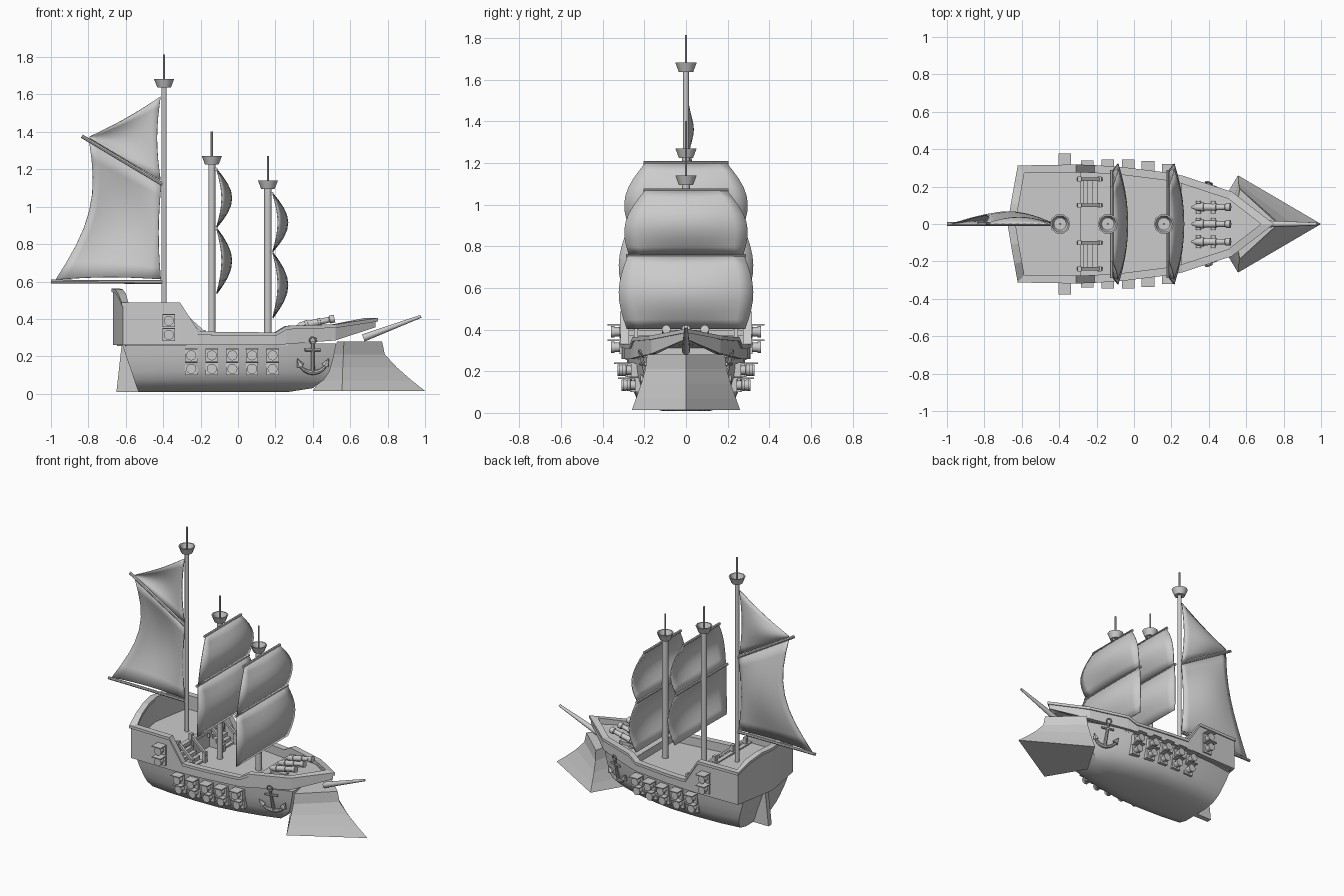
import bpy, bmesh
from math import sin, cos, pi, radians
from mathutils import Vector, Matrix

if "Cube" in bpy.data.objects:
    bpy.data.objects.remove(bpy.data.objects["Cube"])


def make(name, verts, faces, smooth=None, solid=0):
    bm = bmesh.new()
    vs = [bm.verts.new(v) for v in verts]
    for f in faces:
        bm.faces.new([vs[i] for i in f])
    bmesh.ops.recalc_face_normals(bm, faces=bm.faces)
    me = bpy.data.meshes.new(name)
    bm.to_mesh(me)
    bm.free()
    ob = bpy.data.objects.new(name, me)
    bpy.context.collection.objects.link(ob)
    if solid:
        m = ob.modifiers.new("thickness", 'SOLIDIFY')
        m.thickness, m.offset = solid, 0
    if smooth:
        bpy.ops.object.select_all(action='DESELECT')
        ob.select_set(True)
        bpy.context.view_layer.objects.active = ob
        bpy.ops.object.shade_smooth_by_angle(angle=radians(smooth))
    return ob


def loft(name, rings, closed=True, caps=True, smooth=None):
    n, m = len(rings[0]), len(rings)
    faces = [(r*n+i, r*n+(i+1) % n, (r+1)*n+(i+1) % n, (r+1)*n+i)
             for r in range(m-1) for i in range(n if closed else n-1)]
    if caps:
        faces += [tuple(range(n)), tuple(range((m-1)*n, m*n))]
    return make(name, [v for r in rings for v in r], faces, smooth)


def tube(name, pts, radii, sides=12, bent=False):
    pts = [Vector(p) for p in pts]
    rings = []
    for i, p in enumerate(pts):
        d = pts[min(i+1, len(pts)-1)]-pts[max(i-1, 0)] if bent else pts[-1]-pts[0]
        q = d.to_track_quat('Z', 'Y')
        r = radii[i] if isinstance(radii, (list, tuple)) else radii
        rings.append([p+q @ Vector((r*cos(2*pi*k/sides), r*sin(2*pi*k/sides), 0)) for k in range(sides)])
    return loft(name, rings, smooth=40)


def box(name, c, s, pitch=0):
    m = Matrix.Translation(c) @ Matrix.Rotation(pitch, 4, 'Y')
    v = [m @ Vector((x*s[0]/2, y*s[1]/2, z*s[2]/2)) for z in (-1, 1) for x, y in ((-1, -1), (1, -1), (1, 1), (-1, 1))]
    return loft(name, [v[:4], v[4:]])


def sheet(name, f, nu=10, nv=8):
    return_rings = [[f(i/nu, j/nv) for i in range(nu+1)] for j in range(nv+1)]
    ob = loft(name, return_rings, closed=False, caps=False, smooth=60)
    m = ob.modifiers.new("thickness", 'SOLIDIFY')
    m.thickness, m.offset = 0.006, 0


# Upper hull outline: x, y, top z, bottom z from stern centre to bow
half = [(-.668, 0, .56, .26), (-.65, -.11, .555, .26), (-.632, -.21, .53, .26), (-.615, -.305, .485, .26),
        (-.31, -.31, .485, .26), (-.21, -.307, .33, .26), (-.05, -.295, .327, .26), (.2, -.264, .325, .26),
        (.26, -.25, .36, .265), (.52, -.165, .368, .285), (.735, 0, .402, .355)]
loop = half + [(x, -y, t, b) for x, y, t, b in half[-2:0:-1]]


def inset(d):
    out, n = [], len(loop)
    for i in range(n):
        a, p, c = (Vector(loop[(i+k) % n][:2]) for k in (-1, 0, 1))
        n1, n2 = (Vector((-e.y, e.x)).normalized() for e in (p-a, c-p))
        b = (n1+n2).normalized()
        out.append(p+b*d/b.dot(n1))
    return out


def wall(name, d0, d1, lo, hi):
    o, i = inset(d0), inset(d1)
    prof = [[(o[k].x, o[k].y, lo(s)), (o[k].x, o[k].y, hi(s)), (i[k].x, i[k].y, hi(s)), (i[k].x, i[k].y, lo(s))]
            for k, s in enumerate(loop)]
    loft(name, prof+[prof[0]], caps=False)


wall("upper_hull", 0, .03, lambda s: s[3], lambda s: s[2]-.01)
wall("hull_rail", -.008, .034, lambda s: s[2]-.016, lambda s: s[2]+.003)

# Decks and bulkheads
inner = inset(.02)
for name, test, z in (("poop_deck", lambda x: x < -.28, lambda x: .385),
                      ("main_deck", lambda x: x < .3, lambda x: .258),
                      ("fore_deck", lambda x: x > .23, lambda x: .315+(x-.26)*.1)):
    ring = [(p.x, p.y, z(p.x)) for p in inner if test(p.x)]
    make(name, ring, [tuple(range(len(ring)))], solid=.008)
box("poop_bulkhead", (-.305, 0, .325), (.02, .58, .13))
box("poop_beam", (-.298, 0, .385), (.03, .58, .025))
box("fore_bulkhead", (.26, 0, .287), (.012, .46, .06))

# Lower hull: horizontal levels (z, stern x, bow x, width factor)
levels = [(.008, -.53, .26, .38), (.03, -.54, .40, .68), (.075, -.555, .46, .84),
          (.12, -.57, .49, .91), (.19, -.595, .51, .97), (.268, -.62, .525, 1)]
plan = [(0, .25), (.15, .275), (.35, .285), (.55, .28), (.7, .25), (.88, .195), (1, .145)]
rings = []
for z, xs, xb, f in levels:
    side = [(xs+(xb-xs)*t, -w*f, z) for t, w in plan]
    rings.append(side + [(x, -y, z) for x, y, z in reversed(side)])
loft("lower_hull", rings, smooth=35)

# Rudder
rud = [(-.65, .01), (-.53, .01), (-.61, .262), (-.622, .262)]
loft("rudder", [[(x, y, z) for x, z in rud] for y in (-.018, .018)])

# Ram at the bow: stacked diamonds (z, tip x, side x, half width, back x)
ram = [(.015, 1.0, .556, .26, .40), (.07, .93, .558, .24, .435), (.14, .85, .56, .215, .475),
       (.21, .785, .564, .195, .51), (.28, .77, .566, .187, .53)]
loft("ram", [[(t, 0, z), (s, w, z), (b, 0, z), (s, -w, z)] for z, t, s, w, b in ram])
tube("bowsprit", [(.67, 0, .298), (.978, 0, .414)], [.02, .008])

# Masts with crow's nests and poles
for name, x, base, nest, r, tip in (("mizzen", -.395, .38, 1.637, .014, 1.815),
                                    ("main", -.14, .25, 1.225, .019, 1.403),
                                    ("fore", .16, .25, 1.095, .02, 1.272)):
    tube(name+"_mast", [(x, 0, base), (x, 0, nest+.01)], r)
    tube(name+"_pole", [(x, 0, nest), (x, 0, tip)], .006, 8)
    tube(name+"_nest", [(x, 0, nest+h) for h in (0, .046, .0461, .012)], [.036, .054, .046, .034], 10)

# Square sails and yards
for name, mx, zt in (("main", -.14, 1.2), ("fore", .16, 1.07)):
    x0 = mx+.026
    for part, a, b, z0, z1, g in (("upper", .195, .275, zt, zt-.31, .055), ("lower", .28, .285, zt-.315, zt-.665, .04)):
        def f(u, v):
            s, k = u*2-1, sin(pi*v)
            return (x0+.08*k*(.35+.65*(1-s*s)), s*(a+(b-a)*v+g*k), z0+(z1-z0)*v)
        sheet(f"{name}_{part}_sail", f)
        tube(f"{name}_{part}_yard", [(x0-.004, -a-.008, z0), (x0-.004, a+.008, z0)], .009, 8)

# Fore-and-aft sail on the mizzen mast
tube("boom", [(-.395, 0, .597), (-1.0, 0, .6)], .01, 8)
tube("gaff", [(-.395, 0, 1.115), (-.835, 0, 1.377)], .01, 8)
A, B, C, D = (Vector(p) for p in ((-.41, 0, 1.118), (-.795, 0, 1.345), (-.975, 0, .61), (-.412, 0, .612)))


def driver(u, v):
    p = A.lerp(B, u).lerp(D.lerp(C, u), v)
    k = sin(pi*v)
    return p+Vector((.09*k*u-.014*k*(1-u), .065*k*sin(pi*u*.75), .012*sin(pi*u)*v))


def topsail(u, v):
    p = Vector((-.413, 0, 1.59)).lerp(Vector((-.413, 0, 1.14)), v).lerp(Vector((-.8, 0, 1.37)), u*.985)
    return p+Vector((-.02*sin(pi*v)*(1-u), .035*sin(pi*u)*sin(pi*v), -.012*sin(pi*u)*(1-v)))


sheet("mizzen_sail", driver)
sheet("mizzen_topsail", topsail)

# Side gun ports: block, barrel and raised lid; anchors; both sides
guns = [(-.37, z, .308) for z in (.39, .315)]
guns += [(x, z, y-d) for x, y in ((-.25, .272), (-.14, .277), (-.03, .278), (.075, .27), (.185, .252))
         for z, d in ((.205, 0), (.133, .02))]
for s in (-1, 1):
    for x, z, y in guns:
        box("gun_port", (x, s*(y-.005), z), (.066, .034, .066))
        tube("gun_barrel", [(x, s*(y+q), z) for q in (0, .035, .036, .052)], [.022, .022, .027, .027])
        box("gun_lid", (x, s*(y+.032), z+.034), (.068, .072, .006))

    def P(u, z):
        return (.4+u, s*(.168+(z-.09)*.26-.3*u), z)
    tube("anchor_shank", [P(0, .115), P(0, .272)], [.011, .008], 8)
    tube("anchor_bar", [P(-.042, .235), P(.042, .235)], .008, 8)
    tube("anchor_ring", [P(.017*sin(k*pi/6), .285+.017*cos(k*pi/6)) for k in range(13)], .005, 6, True)
    tube("anchor_arms", [P(.075*sin(k*pi/14), .178-.065*cos(k*pi/14)) for k in range(-6, 7)],
         [.007+.001*(6-abs(k)) for k in range(-6, 7)], 8, True)
    for e in (-1, 1):
        tube("anchor_fluke", [P(e*.066, .15), P(e*.084, .187)], [.021, .002], 6)

    # Stairs from poop to main deck
    for k in range(4):
        h = .1-.026*k
        box("stair_step", (-.285+.026*k, s*.17, .258+h/2), (.028, .13, h))
    for y in (.1, .24):
        box("stair_rail", (-.235, s*y, .375), (.17, .018, .016), radians(42))
        for x, z in ((-.292, .40), (-.185, .30)):
            box("stair_post", (x, s*y, z-.01), (.022, .026, .1))

# Deck guns on the bow
for y in (-.095, 0, .09):
    p0, d = Vector((.33, y, .362)), Vector((.978, 0, .21))
    prof = [(-.022, .006), (-.012, .009), (0, .018), (.03, .021), (.031, .024), (.045, .024), (.046, .019),
            (.1, .018), (.101, .021), (.113, .021), (.114, .016), (.16, .015), (.165, .021), (.19, .021)]
    tube("deck_gun", [p0+d*t for t, r in prof], [r for t, r in prof])
    box("gun_carriage", (.385, y, .338), (.11, .036, .03))
    for x in (.345, .425):
        tube("gun_axle", [(x, y-.033, .333), (x, y+.033, .333)], .013, 10)
